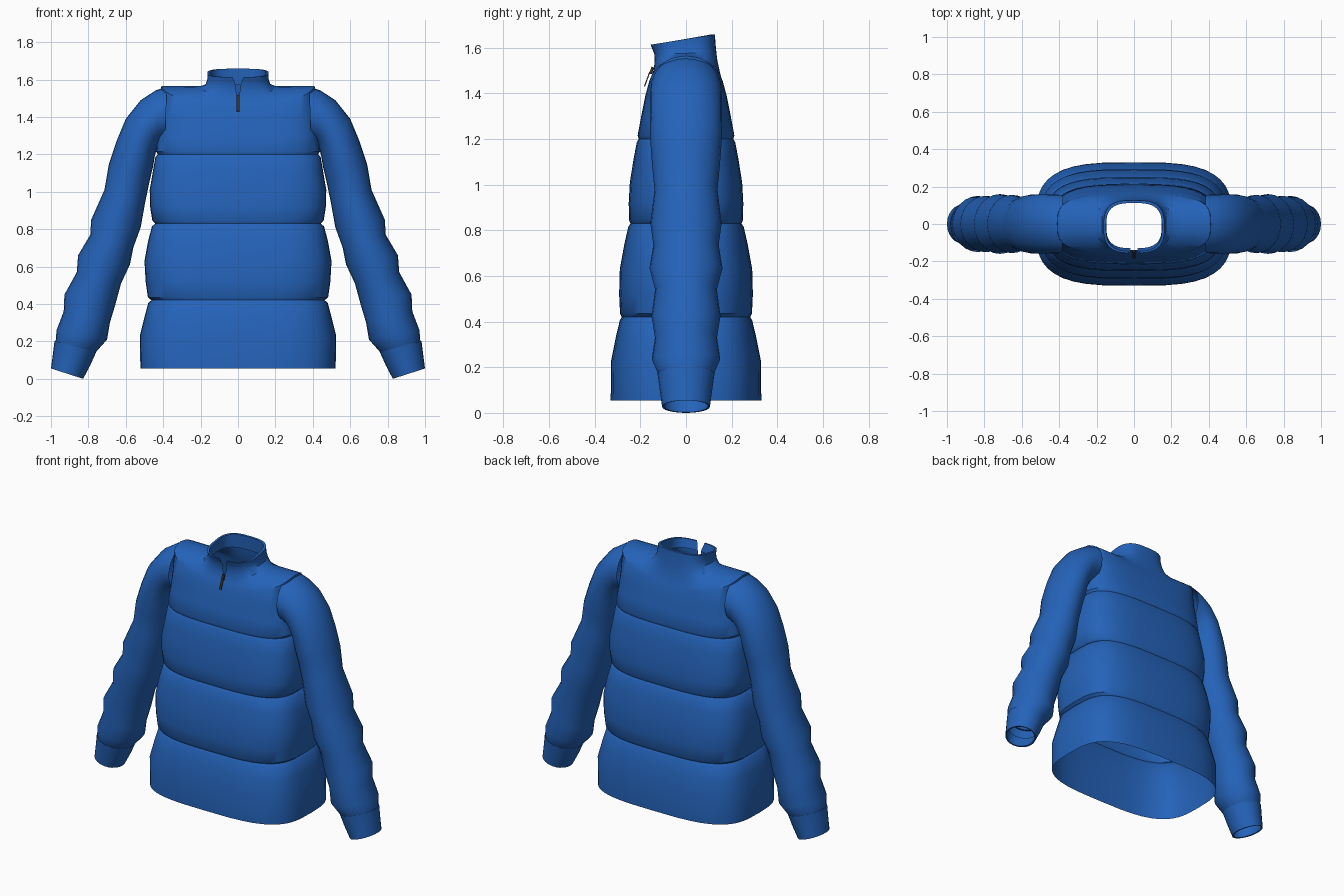
import bpy, bmesh, math
from mathutils import Vector

if "Cube" in bpy.data.objects:
    bpy.data.objects.remove(bpy.data.objects["Cube"])


def material(name, rgb):
    m = bpy.data.materials.new(name)
    m.diffuse_color = (*rgb, 1)
    m.use_nodes = True
    m.node_tree.nodes["Principled BSDF"].inputs["Base Color"].default_value = m.diffuse_color
    return m


BLUE = material("jacket blue", (0.018, 0.125, 0.49))
DARK = material("zip brown", (0.04, 0.028, 0.02))


def loft(name, rings, mat, angle=38):
    """Skin a list of equal-length closed rings."""
    bm = bmesh.new()
    rows = [[bm.verts.new(p) for p in r] for r in rings]
    for a, b in zip(rows, rows[1:]):
        for i in range(len(a) - 1):
            bm.faces.new((a[i], a[i + 1], b[i + 1], b[i]))
    bmesh.ops.remove_doubles(bm, verts=bm.verts[:], dist=0.0005)
    bmesh.ops.recalc_face_normals(bm, faces=bm.faces[:])
    me = bpy.data.meshes.new(name)
    bm.to_mesh(me)
    bm.free()
    ob = bpy.data.objects.new(name, me)
    bpy.context.collection.objects.link(ob)
    me.materials.append(mat)
    bpy.ops.object.select_all(action='DESELECT')
    ob.select_set(True)
    bpy.context.view_layer.objects.active = ob
    bpy.ops.object.shade_smooth_by_angle(angle=math.radians(angle))
    return ob


def spow(v, e):
    return math.copysign(abs(v) ** e, v)


def arch(y):
    # shoulder ridge height across the depth of the jacket
    return 1.40 + 0.165 * math.sqrt(max(0, 1 - (y / 0.17) ** 2))


def torso_ring(hx, yf, yb, zf, zb, gap=0.0, n=3.3, on_arch=False, N=40):
    """Rounded-rectangle ring starting at the front centre, split there by gap."""
    pts = []
    for i in range(N + 1):
        t = -math.pi / 2 + 2 * math.pi * i / N
        c = 0 if i in (0, N) else math.cos(t)
        x = hx * spow(c, 2 / n)
        y = (yf + yb) / 2 + (yb - yf) / 2 * spow(math.sin(t), 2 / n)
        if i == 0:
            x = gap
        if i == N:
            x = -gap
        z = zf + (zb - zf) * (y - yf) / (yb - yf)
        if on_arch:
            z = max(z, arch(y))
        pts.append(Vector((x, y, z)))
    return pts


# Torso: quilted bands (z, half width, half depth)
bands = [
    (0.055, 0.522, 0.33), (0.23, 0.525, 0.328), (0.33, 0.50, 0.308),
    (0.405, 0.48, 0.29), (0.42, 0.463, 0.281), (0.435, 0.482, 0.289),
    (0.52, 0.494, 0.293), (0.63, 0.50, 0.29), (0.74, 0.48, 0.27),
    (0.815, 0.46, 0.253), (0.83, 0.442, 0.243), (0.845, 0.458, 0.25),
    (0.92, 0.47, 0.251), (1.01, 0.472, 0.246), (1.11, 0.455, 0.23),
    (1.185, 0.442, 0.216), (1.20, 0.428, 0.207), (1.215, 0.438, 0.212),
    (1.30, 0.43, 0.196), (1.39, 0.42, 0.178),
]
rings = [torso_ring(hx, -hy, hy, z, z) for z, hx, hy in bands]

# Yoke and shoulders follow the arch
rings += [
    torso_ring(0.41, -0.162, 0.162, 1.43, 1.43, on_arch=True),
    torso_ring(0.33, -0.152, 0.155, 1.46, 1.46, on_arch=True),
    torso_ring(0.25, -0.143, 0.147, 1.50, 1.50, 0.005, on_arch=True),
    torso_ring(0.20, -0.138, 0.138, 1.53, 1.54, 0.009, n=3, on_arch=True),
]
# Stand collar with folded inner face
rings += [
    torso_ring(0.172, -0.138, 0.133, 1.57, 1.58, 0.014, n=3),
    torso_ring(0.163, -0.147, 0.129, 1.592, 1.62, 0.02, n=3),
    torso_ring(0.163, -0.155, 0.127, 1.613, 1.658, 0.03, n=3),
    torso_ring(0.149, -0.146, 0.112, 1.613, 1.658, 0.03, n=3),
    torso_ring(0.148, -0.13, 0.115, 1.56, 1.57, 0.014, n=3),
]
loft("jacket_body", rings, BLUE)


def sleeve_rings(rows, side, N=24):
    """Rows give the outer point, inner point and half depth of each ring."""
    out = []
    for ox, oz, ix, iz, b in rows:
        ring = []
        for k in range(N + 1):
            t = 2 * math.pi * (k % N) / N
            c, s = math.cos(t), math.sin(t)
            ring.append(Vector((side * ((ox + ix) / 2 + (ox - ix) / 2 * c),
                                b * s, (oz + iz) / 2 + (oz - iz) / 2 * c)))
        out.append(ring)
    return out


# Sleeves: raglan shoulder then soft puffs down to the wrist
sleeve = [
    (0.38, 1.563, 0.39, 1.27, 0.156), (0.44, 1.542, 0.42, 1.26, 0.157),
    (0.52, 1.49, 0.435, 1.23, 0.158), (0.60, 1.39, 0.445, 1.19, 0.158),
    (0.65, 1.27, 0.455, 1.13, 0.157), (0.69, 1.15, 0.472, 1.06, 0.150),
    (0.714, 1.01, 0.497, 0.94, 0.138), (0.785, 0.85, 0.520, 0.81, 0.156),
    (0.79, 0.77, 0.560, 0.70, 0.143), (0.855, 0.66, 0.578, 0.61, 0.160),
    (0.862, 0.57, 0.625, 0.51, 0.135), (0.928, 0.45, 0.655, 0.40, 0.151),
    (0.932, 0.36, 0.685, 0.30, 0.136), (0.970, 0.26, 0.70, 0.21, 0.150),
    (0.975, 0.20, 0.76, 0.142, 0.122),
]
cuff = [
    (0.970, 0.197, 0.77, 0.143, 0.112), (0.981, 0.203, 0.758, 0.143, 0.125),
    (0.990, 0.13, 0.79, 0.072, 0.115), (1.0, 0.055, 0.828, 0.0, 0.105),
    (0.99, 0.055, 0.838, 0.003, 0.097), (0.98, 0.13, 0.80, 0.075, 0.107),
]
for side, label in ((1, "left"), (-1, "right")):
    loft(label + "_sleeve", sleeve_rings(sleeve, side), BLUE, 50)
    loft(label + "_cuff", sleeve_rings(cuff, side), BLUE)


# Zip slider and hanging pull tab
def box_between(name, a, b, w, d):
    a, b = Vector(a), Vector(b)
    bpy.ops.mesh.primitive_cube_add(size=1, location=(a + b) / 2)
    ob = bpy.context.object
    ob.name = name
    ob.scale = (w, d, (b - a).length)
    ob.rotation_mode = 'QUATERNION'
    ob.rotation_quaternion = (b - a).to_track_quat('Z', 'Y')
    # width must stay along x: the path lies in the yz plane
    ob.rotation_mode = 'XYZ'
    ob.rotation_euler = (math.atan2(-(b - a).y, (b - a).z), 0, 0)
    ob.data.materials.append(DARK)


box_between("zip_pull", (0, -0.182, 1.43), (0, -0.158, 1.495), 0.015, 0.005)
box_between("zip_slider", (0, -0.156, 1.485), (0, -0.145, 1.515), 0.014, 0.012)
